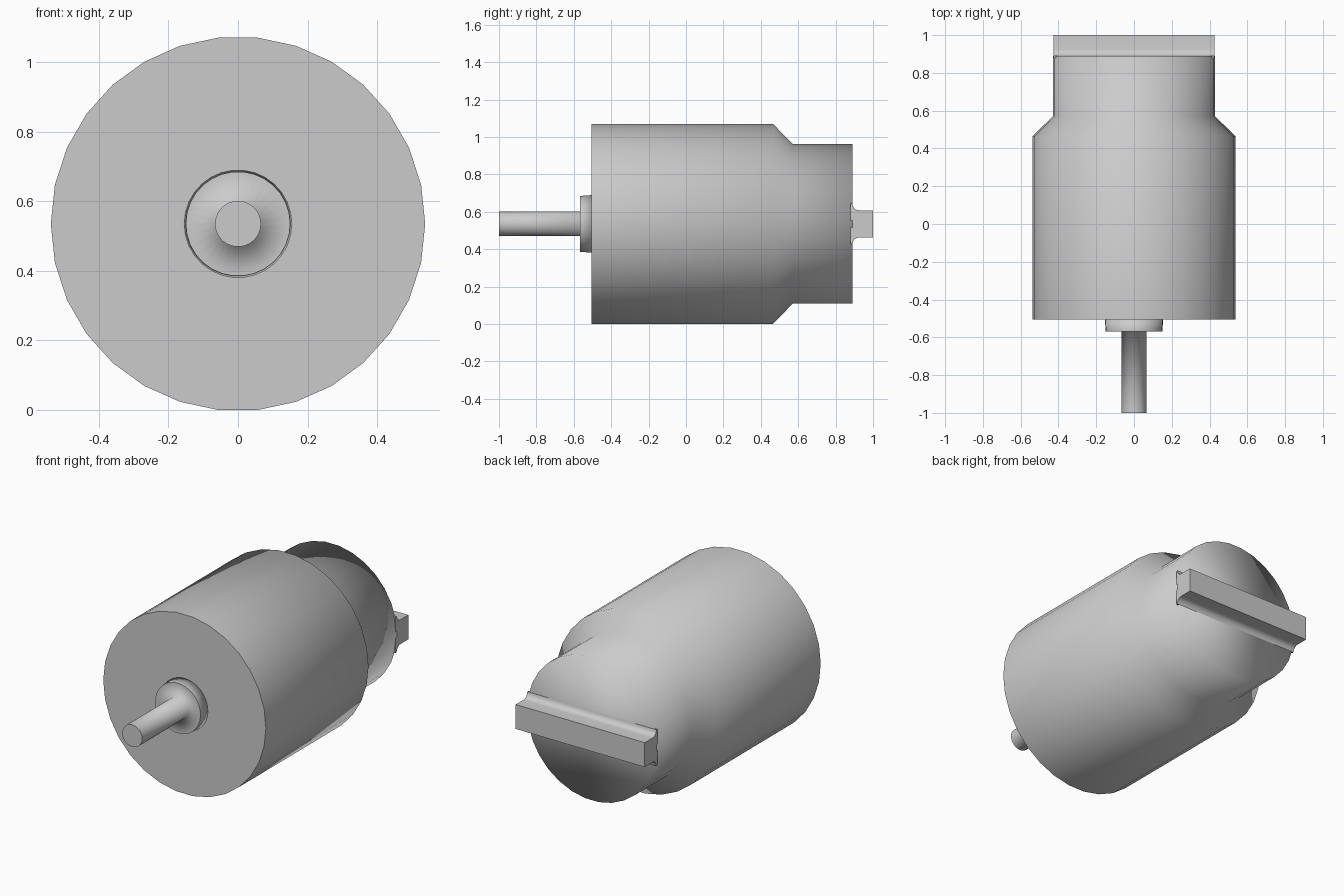
import bpy, bmesh, math

if "Cube" in bpy.data.objects:
    bpy.data.objects.remove(bpy.data.objects["Cube"], do_unlink=True)

AXIS_Z = 0.535

metal = bpy.data.materials.new("grey_metal")
metal.use_nodes = True
GREY = (0.6, 0.6, 0.6, 1)
metal.diffuse_color = GREY
metal.node_tree.nodes["Principled BSDF"].inputs["Base Color"].default_value = GREY


def finish(name, bm):
    bmesh.ops.recalc_face_normals(bm, faces=bm.faces)
    mesh = bpy.data.meshes.new(name)
    bm.to_mesh(mesh)
    bm.free()
    mesh.materials.append(metal)
    obj = bpy.data.objects.new(name, mesh)
    bpy.context.collection.objects.link(obj)
    return obj


def lathe(name, profile, sides, sharp_rings):
    """Solid turned about the y axis from (y, radius) points, capped at both ends."""
    bm = bmesh.new()
    rings = []
    for y, r in profile:
        angles = [2 * math.pi * i / sides for i in range(sides)]
        rings.append([bm.verts.new((r * math.cos(a), y, AXIS_Z + r * math.sin(a)))
                      for a in angles])
    for a, b in zip(rings, rings[1:]):
        for i in range(sides):
            j = (i + 1) % sides
            bm.faces.new((a[i], a[j], b[j], b[i]))
    bm.faces.new(rings[0])
    bm.faces.new(rings[-1])
    for f in bm.faces:
        f.smooth = True
    for k in sharp_rings:
        for i in range(sides):
            bm.edges.get((rings[k][i], rings[k][(i + 1) % sides])).smooth = False
    return finish(name, bm)


# Main housing: drum, bevelled shoulder and rear neck
lathe("housing", [(-0.505, 0.538), (0.465, 0.538), (0.57, 0.429), (0.89, 0.429)], 30, [0])

# Output shaft with its bearing collar
lathe("shaft_and_collar", [(-1, 0.066), (-0.568, 0.066), (-0.568, 0.15), (-0.5, 0.155)],
      30, [0, 2])

# Rear bar: filleted cross-section (y, half height) mirrored and extruded across x
HALF, FILLET, NECK_END, REACH = 0.073, 0.035, 0.89, 0.427
upper = [(1, HALF)]
for i in range(6):
    t = math.pi / 2 * i / 5
    upper.append((NECK_END + FILLET * (1 - math.sin(t)),
                  HALF + FILLET * (1 - math.cos(t))))
upper.append((NECK_END - 0.01, HALF + FILLET))
section = upper + [(y, -h) for y, h in reversed(upper)]

bm = bmesh.new()
face = bm.faces.new([bm.verts.new((-REACH, y, AXIS_Z + h)) for y, h in section])
out = bmesh.ops.extrude_face_region(bm, geom=[face])
bmesh.ops.translate(bm, vec=(2 * REACH, 0, 0),
                    verts=[g for g in out["geom"] if isinstance(g, bmesh.types.BMVert)])
bar = finish("rear_bar", bm)
bpy.ops.object.select_all(action='DESELECT')
bar.select_set(True)
bpy.context.view_layer.objects.active = bar
bpy.ops.object.shade_smooth_by_angle(angle=math.radians(35))
